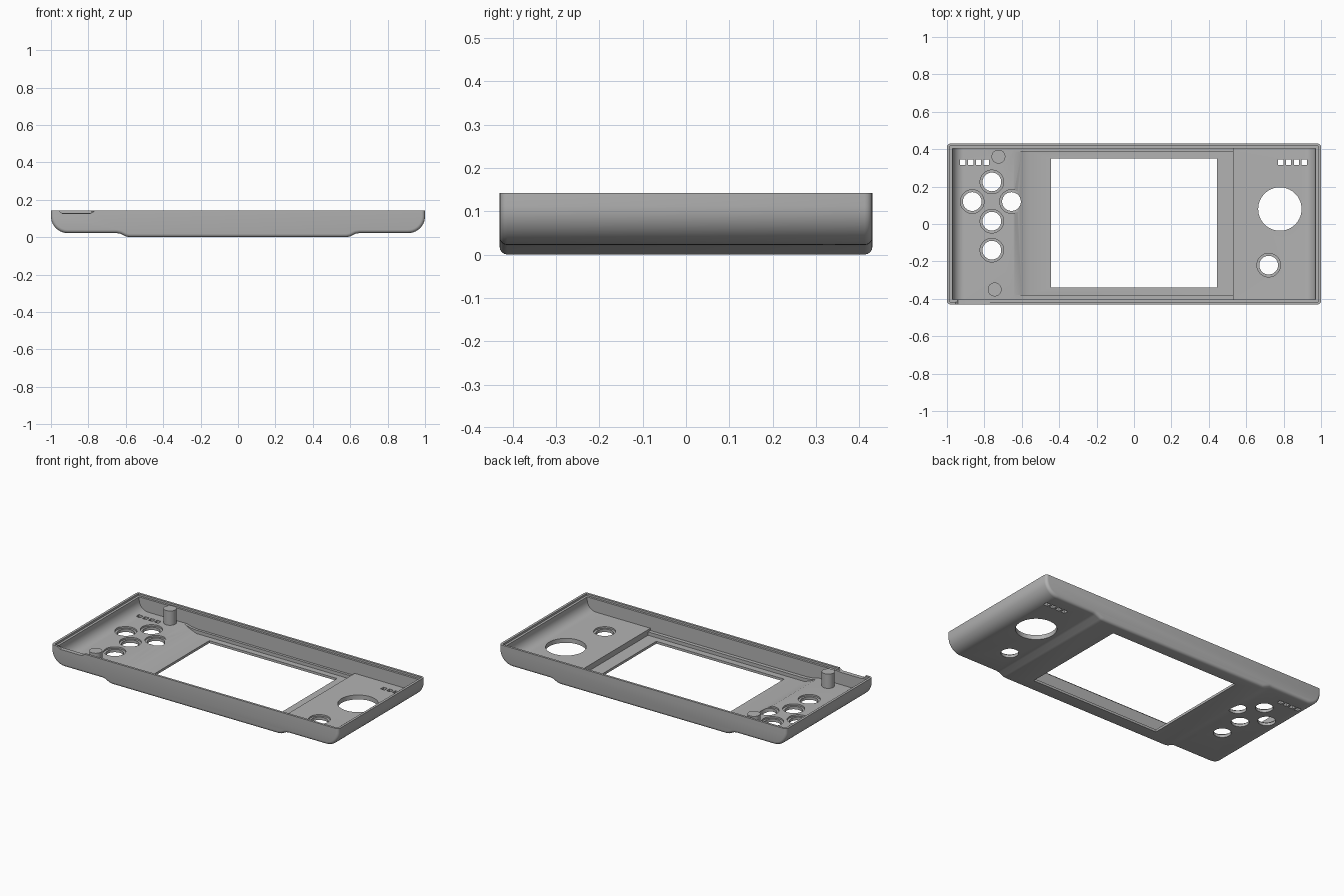
import bpy, bmesh, math
from mathutils import Matrix

if "Cube" in bpy.data.objects:
    bpy.data.objects.remove(bpy.data.objects["Cube"], do_unlink=True)

grey = bpy.data.materials.new("shell grey")
grey.use_nodes = True
grey.diffuse_color = (0.45, 0.45, 0.45, 1)
grey.node_tree.nodes["Principled BSDF"].inputs["Base Color"].default_value = (0.45, 0.45, 0.45, 1)

TOP = 0.142


def finish(name, bm):
    bmesh.ops.recalc_face_normals(bm, faces=bm.faces)
    mesh = bpy.data.meshes.new(name)
    bm.to_mesh(mesh)
    bm.free()
    mesh.materials.append(grey)
    ob = bpy.data.objects.new(name, mesh)
    bpy.context.collection.objects.link(ob)
    return ob


def prism(name, profile, y0, y1, round_ends=0):
    """Extrude an x-z profile along y, optionally rounding the end edges below the rim."""
    bm = bmesh.new()
    face = bm.faces.new([bm.verts.new((x, y0, z)) for x, z in profile])
    ext = bmesh.ops.extrude_face_region(bm, geom=[face])
    moved = [v for v in ext["geom"] if isinstance(v, bmesh.types.BMVert)]
    bmesh.ops.translate(bm, verts=moved, vec=(0, y1 - y0, 0))
    bmesh.ops.recalc_face_normals(bm, faces=bm.faces)
    if round_ends:
        edges = [e for e in bm.edges
                 if abs(e.verts[0].co.y - e.verts[1].co.y) < 1e-5
                 and min(v.co.z for v in e.verts) < TOP - 0.001]
        bmesh.ops.bevel(bm, geom=edges, offset=round_ends, segments=4,
                        profile=0.5, affect="EDGES")
    return finish(name, bm)


def box(name, x0, x1, y0, y1, z0, z1):
    return prism(name, [(x0, z0), (x1, z0), (x1, z1), (x0, z1)], y0, y1)


def cylinder(name, x, y, r, z0, z1, sides=48):
    bm = bmesh.new()
    bmesh.ops.create_cone(bm, cap_ends=True, segments=sides, radius1=r, radius2=r,
                          depth=z1 - z0, matrix=Matrix.Translation((x, y, (z0 + z1) / 2)))
    return finish(name, bm)


def arc(cx, cz, rx, rz, start, end, n=10):
    return [(cx + rx * math.cos(math.radians(start + (end - start) * i / n)),
             cz + rz * math.sin(math.radians(start + (end - start) * i / n)))
            for i in range(n + 1)]


def cut(target, cutter):
    cutter.hide_render = True
    mod = target.modifiers.new("cut", "BOOLEAN")
    mod.operation = "DIFFERENCE"
    mod.solver = "EXACT"
    mod.object = cutter
    bpy.context.view_layer.objects.active = target
    bpy.ops.object.modifier_apply(modifier=mod.name)
    bpy.data.objects.remove(cutter, do_unlink=True)


# Outer shell: rounded sides, raised wings and a lower centre panel
half = arc(0.91, 0.112, 0.09, 0.09, 0, -90) + [(0.65, 0.022), (0.63, 0.019), (0.6, 0.004), (0.58, 0)]
outline = [(1, TOP)] + half + [(-x, z) for x, z in reversed(half)] + [(-1, TOP)]
shell = prism("front_shell", outline, -0.43, 0.43, round_ends=0.018)

# Main cavity with rounded ends and a stepped floor
floor_z = 0.05
cavity = ([(0.97, 0.2)] + arc(0.91, 0.112, 0.06, 0.062, 0, -90)
          + [(0.53, floor_z), (0.53, 0.036), (-0.56, 0.036), (-0.6, 0.04), (-0.64, floor_z)]
          + arc(-0.91, 0.112, 0.06, 0.062, -90, -180) + [(-0.97, 0.2)])
cut(shell, prism("cavity_cutter", cavity, -0.403, 0.403))

# Screen pocket, sloping up on one side
pocket = [(-0.64, floor_z), (-0.6, 0.03), (-0.56, 0.015), (0.53, 0.015), (0.53, 0.07), (-0.64, 0.07)]
cut(shell, prism("pocket_cutter", pocket, -0.38, 0.387))

# Screen window
cut(shell, box("window_cutter", -0.445, 0.445, -0.34, 0.35, -0.1, 0.1))

# Rim step and port notch
cut(shell, box("rim_cutter", -0.985, 0.985, -0.416, 0.416, 0.13, 0.2))
notch = [(-0.955, 0.2), (-0.955, 0.138), (-0.94, 0.127), (-0.79, 0.127), (-0.77, 0.138), (-0.77, 0.2)]
cut(shell, prism("notch_cutter", notch, -0.5, -0.39))

# Button holes with seats for the button flanges
buttons = [(-0.76, 0.225), (-0.865, 0.12), (-0.655, 0.12), (-0.76, 0.015), (-0.76, -0.14), (0.72, -0.22)]
for x, y in buttons:
    cut(shell, cylinder("seat_cutter", x, y, 0.063, 0.04, 0.1))
    cut(shell, cylinder("button_cutter", x, y, 0.05, -0.1, 0.1))

# Thumb stick opening
cut(shell, cylinder("stick_cutter", 0.78, 0.08, 0.116, -0.1, 0.1, 64))

# Rows of small square vents
for start in (-0.915, 0.785):
    for i in range(4):
        x = start + i * 0.0417
        cut(shell, box("vent_cutter", x - 0.014, x + 0.014, 0.316, 0.344, -0.1, 0.1))

# Mounting posts
posts = [cylinder("back_post", -0.725, 0.36, 0.037, 0.04, 0.14),
         cylinder("front_post", -0.745, -0.35, 0.037, 0.04, 0.14)]

for ob in [shell] + posts:
    bpy.ops.object.select_all(action="DESELECT")
    ob.select_set(True)
    bpy.context.view_layer.objects.active = ob
    bpy.ops.object.shade_smooth_by_angle(angle=math.radians(30))
